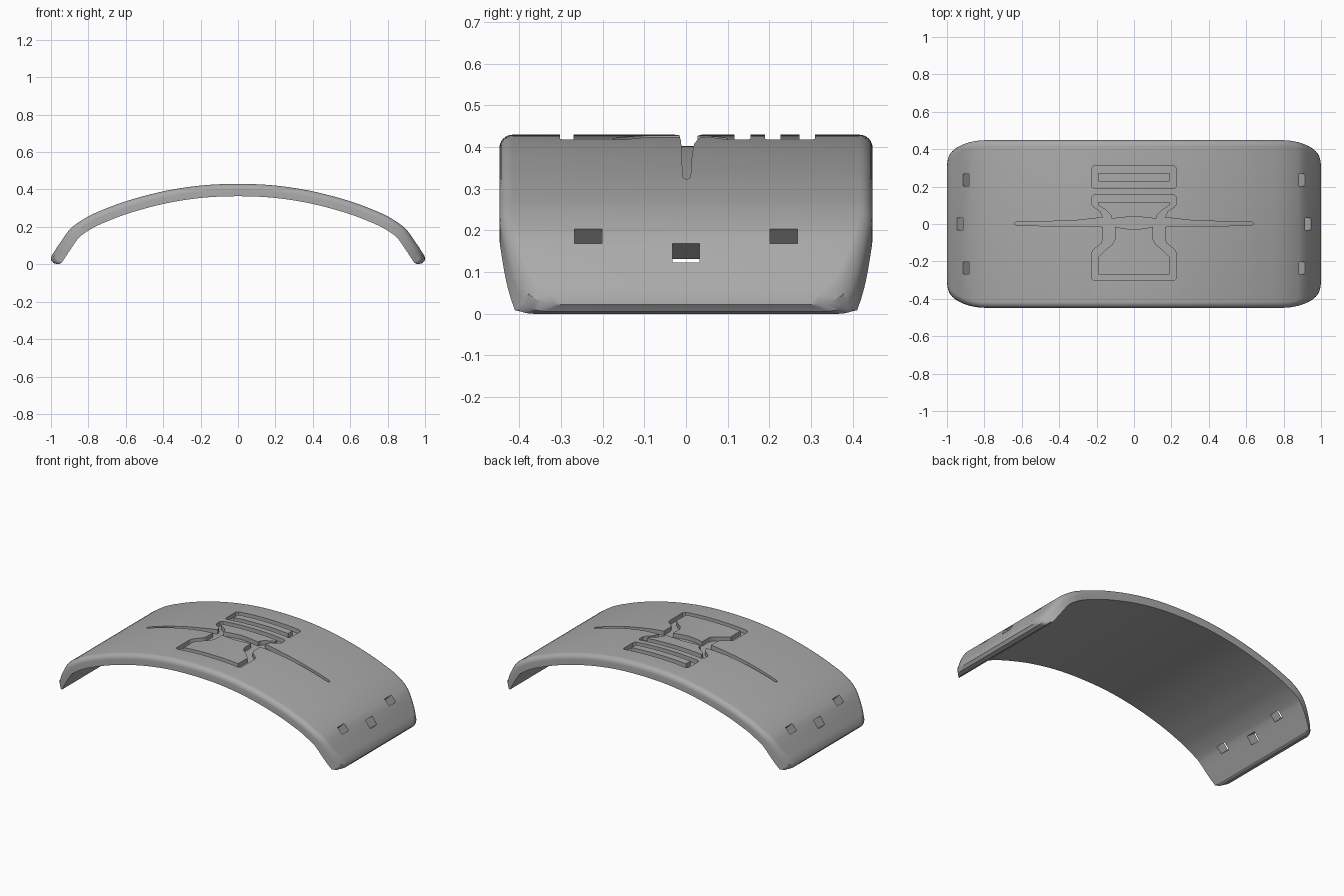
import bpy, bmesh, math
from mathutils import Vector

if "Cube" in bpy.data.objects:
    bpy.data.objects.remove(bpy.data.objects["Cube"])

THICK, ROUND, DEPTH = 0.066, 0.032, 0.027

grey = bpy.data.materials.new("plain_grey")
grey.diffuse_color = (0.4, 0.4, 0.4, 1)
grey.use_nodes = True
grey.node_tree.nodes["Principled BSDF"].inputs["Base Color"].default_value = grey.diffuse_color


def make_object(name, verts, faces):
    bm = bmesh.new()
    vs = [bm.verts.new(v) for v in verts]
    for f in faces:
        bm.faces.new([vs[i] for i in f])
    bmesh.ops.recalc_face_normals(bm, faces=bm.faces)
    mesh = bpy.data.meshes.new(name)
    bm.to_mesh(mesh)
    bm.free()
    mesh.materials.append(grey)
    ob = bpy.data.objects.new(name, mesh)
    bpy.context.collection.objects.link(ob)
    return ob


def prism(name, pts, lo, hi, along_y=False):
    """Extrude a plan outline in z, or a front outline in y."""
    place = (lambda p, h: (p[0], h, p[1])) if along_y else (lambda p, h: (p[0], p[1], h))
    n = len(pts)
    verts = [place(p, h) for h in (lo, hi) for p in pts]
    faces = [range(n), range(n, 2 * n)]
    faces += [(i, (i + 1) % n, n + (i + 1) % n, n + i) for i in range(n)]
    return make_object(name, verts, faces)


def cut(ob, cutter):
    """Subtract the cutter and discard it."""
    mod = ob.modifiers.new("cut", 'BOOLEAN')
    mod.operation, mod.solver, mod.object = 'DIFFERENCE', 'EXACT', cutter
    bpy.ops.object.select_all(action='DESELECT')
    bpy.context.view_layer.objects.active = ob
    ob.select_set(True)
    bpy.ops.object.modifier_apply(modifier=mod.name)
    bpy.data.objects.remove(cutter)


def mirrored(half):
    """Close a right-half outline across x = 0."""
    return half + [(-x, y) for x, y in reversed(half) if x > 1e-6]


# Arch curve: smooth spline through the crown, shoulder and foot
knots = [(-.2, .421), (0, .43), (.2, .421), (.4, .39), (.6, .337), (.75, .28), (.82, .245),
         (.882, .203), (.914, .169), (.946, .123), (.998, .045), (1.05, -.033)]
K = [Vector(k) for k in knots]
half = []
for i in range(1, len(K) - 2):
    a, b, c, d = K[i - 1:i + 3]
    steps = 6 if i < 5 else 3
    for s in range(steps):
        t = s / steps
        half.append(.5 * (2 * b + (c - a) * t + (2 * a - 5 * b + 4 * c - d) * t * t
                          + (3 * b - a - 3 * c + d) * t ** 3))
half.append(K[-2])
arch = [Vector((-p.x, p.y)) for p in reversed(half[1:])] + half
N = len(arch)
normals = []
for i in range(N):
    t = (arch[min(i + 1, N - 1)] - arch[max(i - 1, 0)]).normalized()
    normals.append(Vector((-t.y, t.x)))

# Closed section: outer curve, rounded foot, inner curve, rounded foot
foot = [Vector(p) for p in ((1.0, .022), (.986, .006), (.962, 0))]
foot_in = Vector((.55, -.83))
mirror = lambda v: Vector((-v.x, v.y))
ring = arch + foot + [p - n * THICK for p, n in zip(arch, normals)][::-1] \
    + [mirror(p) for p in reversed(foot)]
shift = normals + [foot_in, foot_in * .8, foot_in * .4] + [Vector((0, 0))] * N \
    + [mirror(foot_in) * k for k in (.4, .8, 1)]
R = len(ring)


def half_width(x):
    t = min(max((abs(x) - .79) / .21, 0), 1)
    return .448 - .118 * (1 - math.sqrt(1 - t * t))


# Plate: rows of sections with rounded outer edges and rounded plan corners
STEPS = 6
rows = [(ROUND * (1 - math.sin(a)), ROUND * (1 - math.cos(a)))
        for a in (k / STEPS * math.pi / 2 for k in range(STEPS + 1))]
verts = []
for side, order in ((-1, rows), (1, rows[::-1])):
    for drop, inset in order:
        for p, s in zip(ring, shift):
            q = p - s * drop
            verts.append((q.x, side * (half_width(q.x) - inset), q.y))
count = 2 * len(rows)
faces = []
for r in range(count - 1):
    for i in range(R):
        j = (i + 1) % R
        faces.append((r * R + i, r * R + j, (r + 1) * R + j, (r + 1) * R + i))
inner = lambda i: 2 * N + 2 - i            # ring index of the inner point under outer i
for base in (0, (count - 1) * R):
    for i in range(N - 1):
        faces.append((base + i, base + i + 1, base + inner(i + 1), base + inner(i)))
    faces.append([base + k for k in (N - 1, N, N + 1, N + 2, N + 3)])
    faces.append([base + k for k in (0, 2 * N + 2, 2 * N + 3, 2 * N + 4, 2 * N + 5)])
plate = make_object("curved_plate", verts, faces)

# Engraved outlines (right halves), each with the raised islands left inside
bar = mirrored([(0, .31), (.215, .31), (.227, .298), (.227, .202), (.215, .19), (0, .19)])
bar_island = mirrored([(0, .272), (.19, .272), (.19, .227), (0, .227)])
hourglass = mirrored([(0, .155), (.215, .155), (.227, .143), (.227, .105), (.215, .092),
                      (.18, .068), (.165, .035), (.22, .029), (.3, .02), (.45, .014),
                      (.63, .011), (.642, .002), (.63, -.008), (.45, -.01), (.25, -.012),
                      (.165, -.015), (.165, -.08), (.175, -.103), (.215, -.135),
                      (.227, -.155), (.227, -.29), (.215, -.303), (0, -.303)])
upper_island = mirrored([(0, .117), (.19, .117), (.19, .1), (.145, .07), (.125, .05),
                         (.12, .028), (.06, .035), (0, .041)])
lower_island = mirrored([(0, -.03), (.06, -.023), (.102, -.014), (.102, -.08), (.115, -.108),
                         (.16, -.145), (.19, -.175), (.19, -.27), (0, -.27)])
floor = [p - n * DEPTH for p, n in zip(arch, normals)]
core_outline = floor + [Vector((1.2, -.3)), Vector((-1.2, -.3))]
for outline, islands in ((bar, [bar_island]), (hourglass, [upper_island, lower_island])):
    groove = prism("groove_cutter", outline, .2, .6)
    for island in islands:
        cut(groove, prism("island", island, .1, .7))
    cut(groove, prism("groove_floor", core_outline, -.7, .7, along_y=True))
    cut(plate, groove)

# Strap slots through both feet, square to the surface
for side in (-1, 1):
    for x, y, z, angle, length in ((.898, .235, .186, 45, .048), (.93, 0, .146, 55, .056),
                                   (.898, -.235, .186, 45, .048)):
        bpy.ops.mesh.primitive_cube_add(size=1, location=(side * x, y, z),
                                        rotation=(0, side * math.radians(angle), 0))
        slot = bpy.context.object
        slot.name = "slot_cutter"
        slot.scale = (length, .066, .24)
        slot.data.materials.append(grey)
        bpy.context.view_layer.update()
        cut(plate, slot)

bpy.ops.object.select_all(action='DESELECT')
plate.select_set(True)
bpy.context.view_layer.objects.active = plate
bpy.ops.object.shade_smooth_by_angle(angle=math.radians(30))
